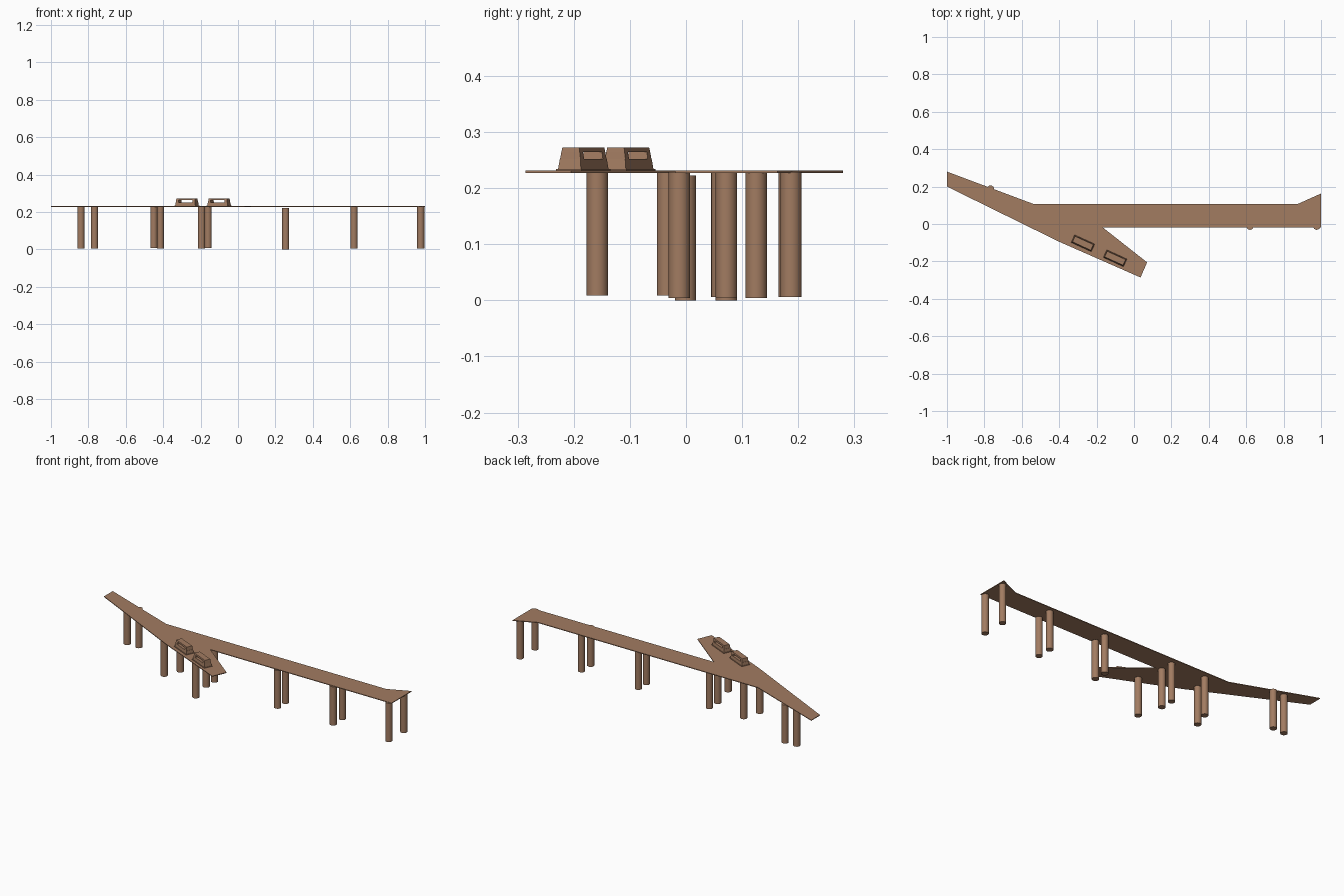
import bpy, bmesh, math
from mathutils import Matrix, Vector

if "Cube" in bpy.data.objects:
    bpy.data.objects.remove(bpy.data.objects["Cube"])

brown = bpy.data.materials.new("warm brown")
brown.diffuse_color = (0.36, 0.20, 0.12, 1)
brown.use_nodes = True
brown.node_tree.nodes["Principled BSDF"].inputs["Base Color"].default_value = brown.diffuse_color


def finish(name, bm):
    bmesh.ops.recalc_face_normals(bm, faces=bm.faces)
    mesh = bpy.data.meshes.new(name)
    bm.to_mesh(mesh)
    bm.free()
    mesh.materials.append(brown)
    ob = bpy.data.objects.new(name, mesh)
    bpy.context.collection.objects.link(ob)
    return ob


def frustum(bm, z0, z1, l0, w0, l1, w1, cx=0):
    """Tapered box between two rectangles."""
    rings = []
    for z, l, w in ((z0, l0, w0), (z1, l1, w1)):
        rings.append([bm.verts.new((cx + sx * l / 2, sy * w / 2, z))
                      for sx, sy in ((-1, -1), (1, -1), (1, 1), (-1, 1))])
    a, b = rings
    bm.faces.new(a[::-1])
    bm.faces.new(b)
    for i in range(4):
        j = (i + 1) % 4
        bm.faces.new((a[i], a[j], b[j], b[i]))


# Thin forked deck
outline = [(-1, 0.2), (-0.4, -0.095), (0.035, -0.286), (0.07, -0.205),
           (-0.165, -0.02), (1, -0.02), (1, 0.163), (0.875, 0.107),
           (-0.537, 0.107), (-1, 0.28)]
bm = bmesh.new()
face = bm.faces.new([bm.verts.new((x, y, 0.227)) for x, y in outline])
ext = bmesh.ops.extrude_face_region(bm, geom=[face])
bmesh.ops.translate(bm, vec=(0, 0, 0.004),
                    verts=[v for v in ext["geom"] if isinstance(v, bmesh.types.BMVert)])
finish("deck", bm)

# Round support pillars: x, y, bottom, top
pillars = [(-0.84, 0.184, 0.006, 0.229), (-0.767, 0.187, 0.006, 0.229),
           (-0.45, -0.033, 0.009, 0.229), (-0.415, 0.064, 0.006, 0.229),
           (-0.16, -0.158, 0.009, 0.229), (-0.195, -0.012, 0.006, 0.229),
           (-0.195, 0.064, 0.006, 0.229), (0.255, -0.001, 0, 0.222),
           (0.255, 0.072, 0, 0.222), (0.62, -0.012, 0.004, 0.229),
           (0.62, 0.072, 0.004, 0.229), (0.977, -0.012, 0.004, 0.229),
           (0.977, 0.125, 0.004, 0.229)]
for i, (x, y, z0, z1) in enumerate(pillars):
    bm = bmesh.new()
    bmesh.ops.create_cone(bm, cap_ends=True, segments=32, radius1=0.019, radius2=0.019,
                          depth=z1 - z0,
                          matrix=Matrix.Translation((x, y, (z0 + z1) / 2)))
    ob = finish(f"pillar_{i + 1}", bm)
    bpy.context.view_layer.objects.active = ob
    ob.select_set(True)
    bpy.ops.object.shade_smooth_by_angle(angle=math.radians(40))
    ob.select_set(False)

# Two small cabins with a window slot through the long sides
for i, (x, y) in enumerate([(-0.273, -0.103), (-0.101, -0.183)]):
    bm = bmesh.new()
    frustum(bm, 0.229, 0.252, 0.120, 0.046, 0.114, 0.040)   # lower body
    frustum(bm, 0.264, 0.272, 0.110, 0.036, 0.108, 0.033)   # roof
    for s in (-1, 1):                                       # end posts
        frustum(bm, 0.252, 0.264, 0.016, 0.040, 0.014, 0.036, s * 0.048)
    frustum(bm, 0.229, 0.234, 0.124, 0.050, 0.124, 0.050)   # sill at the base
    bmesh.ops.transform(bm, verts=bm.verts, matrix=Matrix.Translation((x, y, 0))
                        @ Matrix.Rotation(math.radians(-24.5), 4, 'Z'))
    finish(f"cabin_{i + 1}", bm)
